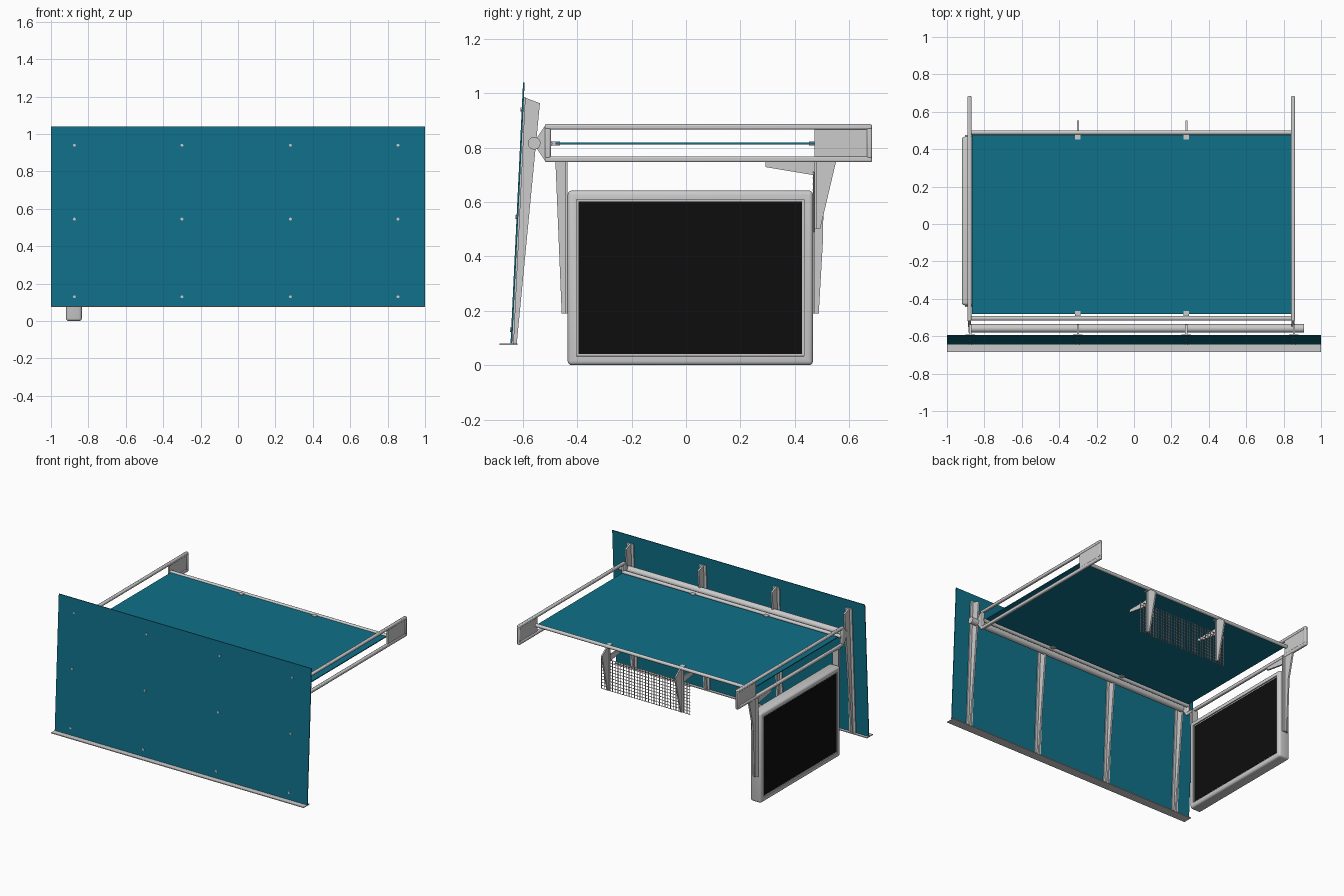
import bpy, bmesh, math
from mathutils import Matrix, Vector

if "Cube" in bpy.data.objects:
    bpy.data.objects.remove(bpy.data.objects["Cube"])


def material(name, color):
    m = bpy.data.materials.new(name)
    m.diffuse_color = color
    m.use_nodes = True
    m.node_tree.nodes["Principled BSDF"].inputs["Base Color"].default_value = m.diffuse_color
    return m


TEAL = material("teal_panel", (0.005, 0.16, 0.25, 1))
BLACK = material("black_screen", (0.004, 0.004, 0.004, 1))


def finish(name, bm, mat=None, bevel=0, segments=2, smooth=False):
    bmesh.ops.recalc_face_normals(bm, faces=bm.faces)
    me = bpy.data.meshes.new(name)
    bm.to_mesh(me)
    bm.free()
    ob = bpy.data.objects.new(name, me)
    bpy.context.collection.objects.link(ob)
    if mat:
        me.materials.append(mat)
    if bevel:
        mod = ob.modifiers.new("bevel", 'BEVEL')
        mod.width, mod.segments = bevel, segments
    if smooth:
        bpy.context.view_layer.objects.active = ob
        bpy.ops.object.select_all(action='DESELECT')
        ob.select_set(True)
        bpy.ops.object.shade_smooth_by_angle(angle=math.radians(35))
    return ob


def add_box(bm, x0, x1, y0, y1, z0, z1):
    m = Matrix.Translation(((x0 + x1) / 2, (y0 + y1) / 2, (z0 + z1) / 2))
    bmesh.ops.create_cube(bm, size=1, matrix=m @ Matrix.Diagonal((x1 - x0, y1 - y0, z1 - z0, 1)))


def boxes(name, bounds, **kw):
    bm = bmesh.new()
    for b in bounds:
        add_box(bm, *b)
    return finish(name, bm, **kw)


def add_prism(bm, profile, x, width):
    """Extrude a (y, z) profile along x, centred on x."""
    f = bm.faces.new([bm.verts.new((x - width / 2, y, z)) for y, z in profile])
    ext = bmesh.ops.extrude_face_region(bm, geom=[f])["geom"]
    bmesh.ops.translate(bm, vec=(width, 0, 0), verts=[v for v in ext if isinstance(v, bmesh.types.BMVert)])


def prisms(name, parts, **kw):
    bm = bmesh.new()
    for p in parts:
        add_prism(bm, *p)
    return finish(name, bm, **kw)


def add_rod(bm, a, b, r, n=24):
    a, b = Vector(a), Vector(b)
    d = b - a
    m = Matrix.Translation((a + b) / 2) @ d.to_track_quat('Z', 'Y').to_matrix().to_4x4()
    bmesh.ops.create_cone(bm, cap_ends=True, segments=n, radius1=r, radius2=r, depth=d.length, matrix=m)


def rod(name, a, b, r):
    bm = bmesh.new()
    add_rod(bm, a, b, r)
    return finish(name, bm, smooth=True)


LEFT, RIGHT = -0.88, 0.85
POSTS = (-0.875, -0.3, 0.28, 0.855)


def lean(z):
    """Front face y of the tilted front panel."""
    return -0.645 + (z - 0.08) * 0.046 / 0.96


# Tilted front panel and the ledge under it
prisms("front_panel", [([(lean(0.08), 0.08), (lean(0.08) + 0.006, 0.08),
                         (lean(1.04) + 0.006, 1.04), (lean(1.04), 1.04)], 0, 2.0)], mat=TEAL)
boxes("front_ledge", [(-1, 1, -0.685, -0.62, 0.074, 0.08)])

# Tapered T-section posts behind the panel, with screws through it
for i, x in enumerate(POSTS):
    b, t = lean(0.08) + 0.006, lean(0.985) + 0.006
    web = [(b, 0.08), (-0.622, 0.08), (-0.537, 0.963), (t, 0.985)]
    flange = [(b, 0.08), (b + 0.006, 0.08), (t + 0.006, 0.985), (t, 0.985)]
    prisms(f"panel_post_{i}", [(web, x, 0.012), (flange, x, 0.05)])
bm = bmesh.new()
for x in POSTS:
    for z in (0.94, 0.545, 0.13):
        add_rod(bm, (x, lean(z) - 0.004, z), (x, lean(z) + 0.008, z), 0.008, 12)
finish("panel_screws", bm)

# Side rails: long rectangular loops with a recessed end plate and a tube holder
for side, x in (("left", LEFT), ("right", RIGHT)):
    a, b = x - 0.011, x + 0.011
    boxes(f"{side}_rail", [(a, b, -0.519, 0.684, 0.866, 0.886), (a, b, -0.519, 0.684, 0.746, 0.768),
                           (a, b, -0.519, -0.497, 0.76, 0.874), (a, b, 0.664, 0.684, 0.76, 0.874)],
          bevel=0.006, smooth=True)
    boxes(f"{side}_rail_plate", [(x - 0.006, x + 0.006, 0.473, 0.67, 0.76, 0.874)])
    prisms(f"{side}_tube_holder", [([(-0.517, 0.882), (-0.55, 0.833), (-0.55, 0.799), (-0.517, 0.75)], x, 0.016)])

# Cross tubes
rod("panel_pivot_tube", (-0.885, -0.558, 0.816), (0.91, -0.558, 0.816), 0.023)
rod("front_cross_bar", (LEFT, -0.504, 0.815), (RIGHT, -0.504, 0.815), 0.013)
rod("rear_cross_bar", (LEFT, 0.489, 0.815), (RIGHT, 0.489, 0.815), 0.012)

# Flat sheet and its clips
boxes("table_sheet", [(-0.866, 0.842, -0.48, 0.475, 0.812, 0.818)], mat=TEAL)
boxes("sheet_clips", [(x - 0.015, x + 0.015, y, y + 0.03, 0.808, 0.822)
                      for x in POSTS[1:3] for y in (-0.494, 0.452)])

# Display on the left: bevelled frame, recessed on both faces, black core
bm = bmesh.new()
add_box(bm, -0.92, -0.835, -0.435, 0.467, 0.0, 0.642)
bmesh.ops.bevel(bm, geom=bm.edges[:], offset=0.015, segments=3, profile=0.5, affect='EDGES')
bm.normal_update()
sides = [f for f in bm.faces if abs(f.normal.x) > 0.99 and f.calc_area() > 0.1]
bmesh.ops.inset_individual(bm, faces=sides, thickness=0.025, depth=0)
bmesh.ops.inset_individual(bm, faces=sides, thickness=0.0005, depth=-0.008)
finish("display_frame", bm, smooth=True)
boxes("display_screen", [(-0.914, -0.841, -0.395, 0.427, 0.041, 0.601)], mat=BLACK)

# Hangers holding the display
ARM = [(0.293, 0.747), (0.293, 0.728), (0.474, 0.698), (0.49, 0.747)]
prisms("display_rear_hanger", [
    ([(0.469, 0.75), (0.551, 0.75), (0.505, 0.56), (0.503, 0.45), (0.488, 0.19), (0.469, 0.19)], LEFT, 0.012),
    ([(0.467, 0.75), (0.475, 0.75), (0.475, 0.19), (0.467, 0.19)], LEFT, 0.045),
    (ARM, LEFT, 0.012)])
prisms("display_front_hanger", [
    ([(-0.48, 0.75), (-0.438, 0.75), (-0.438, 0.19), (-0.457, 0.19)], LEFT, 0.012),
    ([(-0.443, 0.75), (-0.435, 0.75), (-0.435, 0.19), (-0.443, 0.19)], LEFT, 0.045)])

# Rear wire-mesh panel with its two hangers
for i, x in enumerate(POSTS[1:3]):
    prisms(f"mesh_hanger_{i}", [
        ([(0.475, 0.81), (0.5, 0.81), (0.553, 0.77), (0.551, 0.746), (0.493, 0.5), (0.475, 0.5)], x, 0.01),
        ([(0.473, 0.8), (0.479, 0.8), (0.479, 0.5), (0.473, 0.5)], x, 0.03),
        (ARM, x, 0.01)])
bm = bmesh.new()
for k in range(33):
    x = -0.36 + 0.7 * k / 32
    add_rod(bm, (x, 0.471, 0.49), (x, 0.471, 0.71), 0.0025, 6)
for k in range(11):
    z = 0.49 + 0.022 * k
    add_rod(bm, (-0.36, 0.468, z), (0.34, 0.468, z), 0.0025, 6)
finish("wire_mesh", bm)
